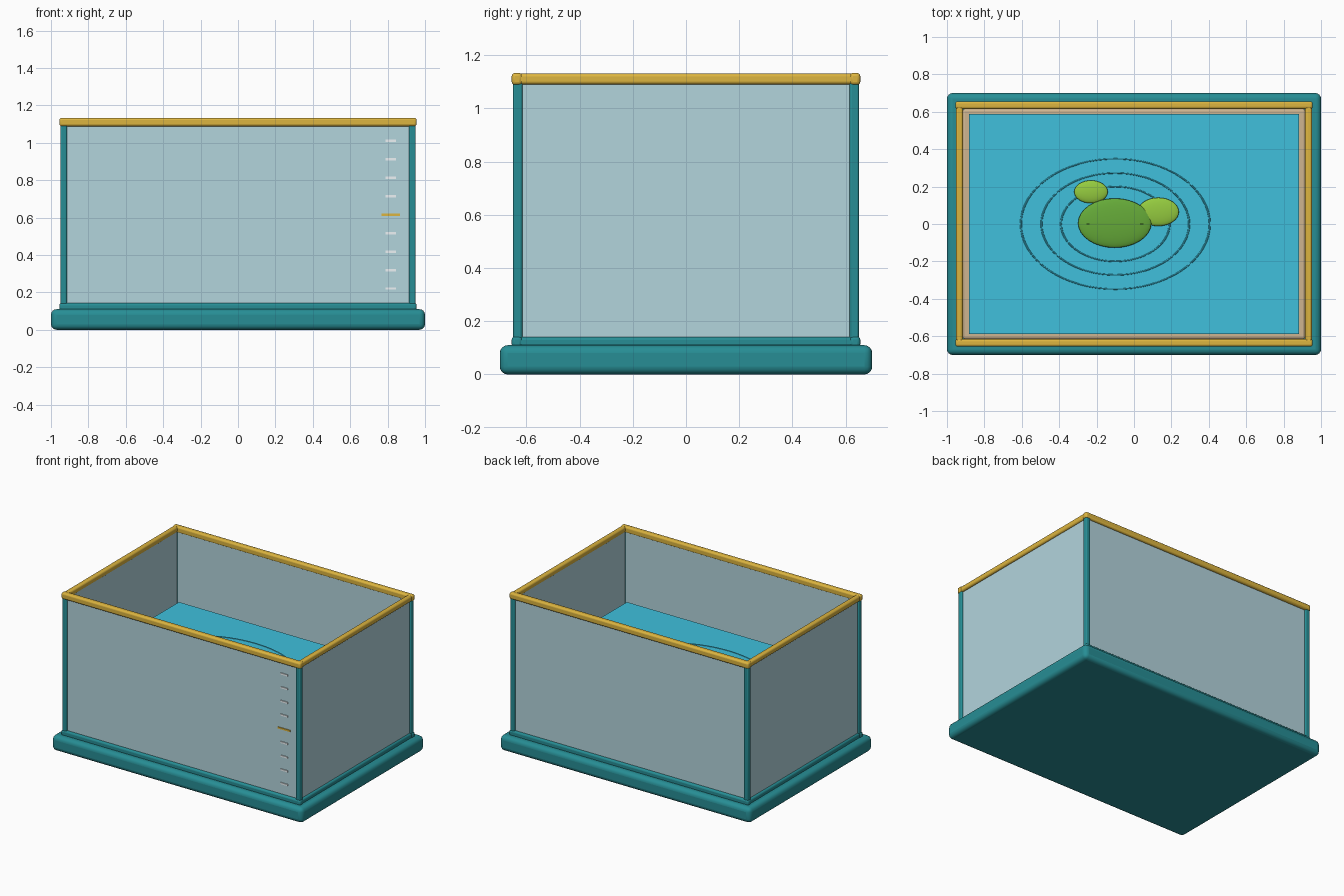
import bpy, math

if "Cube" in bpy.data.objects:
    bpy.data.objects.remove(bpy.data.objects["Cube"])

def mat(name, r, g, b, a=1.0):
    m = bpy.data.materials.new(name)
    m.diffuse_color = (r, g, b, a)
    m.use_nodes = True
    m.node_tree.nodes["Principled BSDF"].inputs["Base Color"].default_value = m.diffuse_color
    return m

TEAL = mat("teal", 0.02, 0.27, 0.30)
GOLD = mat("gold", 0.72, 0.46, 0.05)
GLASS = mat("glass", 0.45, 0.66, 0.72)
WATER = mat("water", 0.05, 0.53, 0.72)
SAND = mat("sand", 0.62, 0.46, 0.28)
PALE = mat("pale", 0.85, 0.90, 0.92)
LEAF = mat("leaf", 0.13, 0.40, 0.04)
LIGHT_LEAF = mat("light_leaf", 0.30, 0.60, 0.05)
VEIN = mat("vein", 0.12, 0.36, 0.04)

def finish(o, name, material):
    o.name = name
    o.data.materials.append(material)
    bpy.ops.object.shade_smooth_by_angle(angle=math.radians(40))
    return o

def box(name, x, y, z, material, bevel=0.0, segments=3):
    """Box from (min, max) pairs."""
    bpy.ops.mesh.primitive_cube_add(
        size=1, location=[(a + b) / 2 for a, b in (x, y, z)])
    o = bpy.context.object
    o.scale = [b - a for a, b in (x, y, z)]
    bpy.ops.object.transform_apply(location=False, rotation=False, scale=True)
    if bevel:
        m = o.modifiers.new("bevel", 'BEVEL')
        m.width, m.segments = bevel, segments
    return finish(o, name, material)

def side(s, a, b):
    return tuple(sorted((s * a, s * b)))

def frame(name, z, material):
    """Four rounded bars around the tank."""
    for s, n in ((-1, "a"), (1, "b")):
        box(f"{name}_long_{n}", (-0.955, 0.955), side(s, 0.615, 0.655), z, material, 0.012)
        box(f"{name}_short_{n}", side(s, 0.915, 0.952), (-0.65, 0.65),
            (z[0] + 0.002, z[1] - 0.002), material, 0.012)

# Base slab, lower trim and gold rim
box("base", (-1, 1), (-0.7, 0.7), (0, 0.11), TEAL, 0.03, 4)
frame("lower_trim", (0.10, 0.143), TEAL)
frame("rim", (1.088, 1.133), GOLD)

# Corner posts
for sx in (-1, 1):
    for sy in (-1, 1):
        box(f"corner_post_{sx}_{sy}", side(sx, 0.915, 0.95), side(sy, 0.615, 0.65),
            (0.10, 1.10), TEAL, 0.008)

# Glass walls
for s, n in ((-1, "a"), (1, "b")):
    box(f"long_glass_{n}", (-0.93, 0.93), side(s, 0.618, 0.638), (0.11, 1.10), GLASS)
    box(f"short_glass_{n}", side(s, 0.918, 0.938), (-0.63, 0.63), (0.11, 1.10), GLASS)

# Sand bed and water
box("sand_bed", (-0.915, 0.915), (-0.615, 0.615), (0.10, 0.20), SAND, 0.012)
box("water", (-0.882, 0.882), (-0.587, 0.587), (0.19, 0.61), WATER)

# Level marks on the front glass, gold one at the water line
for i in range(9):
    w, m = (0.05, GOLD) if i == 4 else (0.028, PALE)
    z = 0.22 + i * 0.0988
    box(f"level_mark_{i}", (0.817 - w, 0.817 + w), (-0.644, -0.632),
        (z - 0.006, z + 0.006), m)

# Elliptical ripples on the water
for i, r in enumerate((0.29, 0.395, 0.505)):
    bpy.ops.mesh.primitive_torus_add(
        location=(-0.1, 0, 0.61), major_radius=r, minor_radius=0.005,
        major_segments=64, minor_segments=8)
    bpy.context.object.scale = (1, 0.69, 0.8)
    finish(bpy.context.object, f"ripple_{i}", WATER)

# Floating leaves
def leaf(name, x, y, z, rx, ry, rz, material):
    bpy.ops.mesh.primitive_uv_sphere_add(segments=32, ring_count=16, location=(x, y, z))
    bpy.context.object.scale = (rx, ry, rz)
    finish(bpy.context.object, name, material)

leaf("big_leaf", -0.103, 0.005, 0.63, 0.196, 0.132, 0.025, LEAF)
leaf("right_leaf", 0.13, 0.065, 0.622, 0.11, 0.076, 0.018, LIGHT_LEAF)
leaf("back_leaf", -0.23, 0.172, 0.622, 0.09, 0.061, 0.018, LIGHT_LEAF)
box("big_leaf_vein", (-0.255, 0.05), (-0.003, 0.003), (0.635, 0.656), VEIN)
